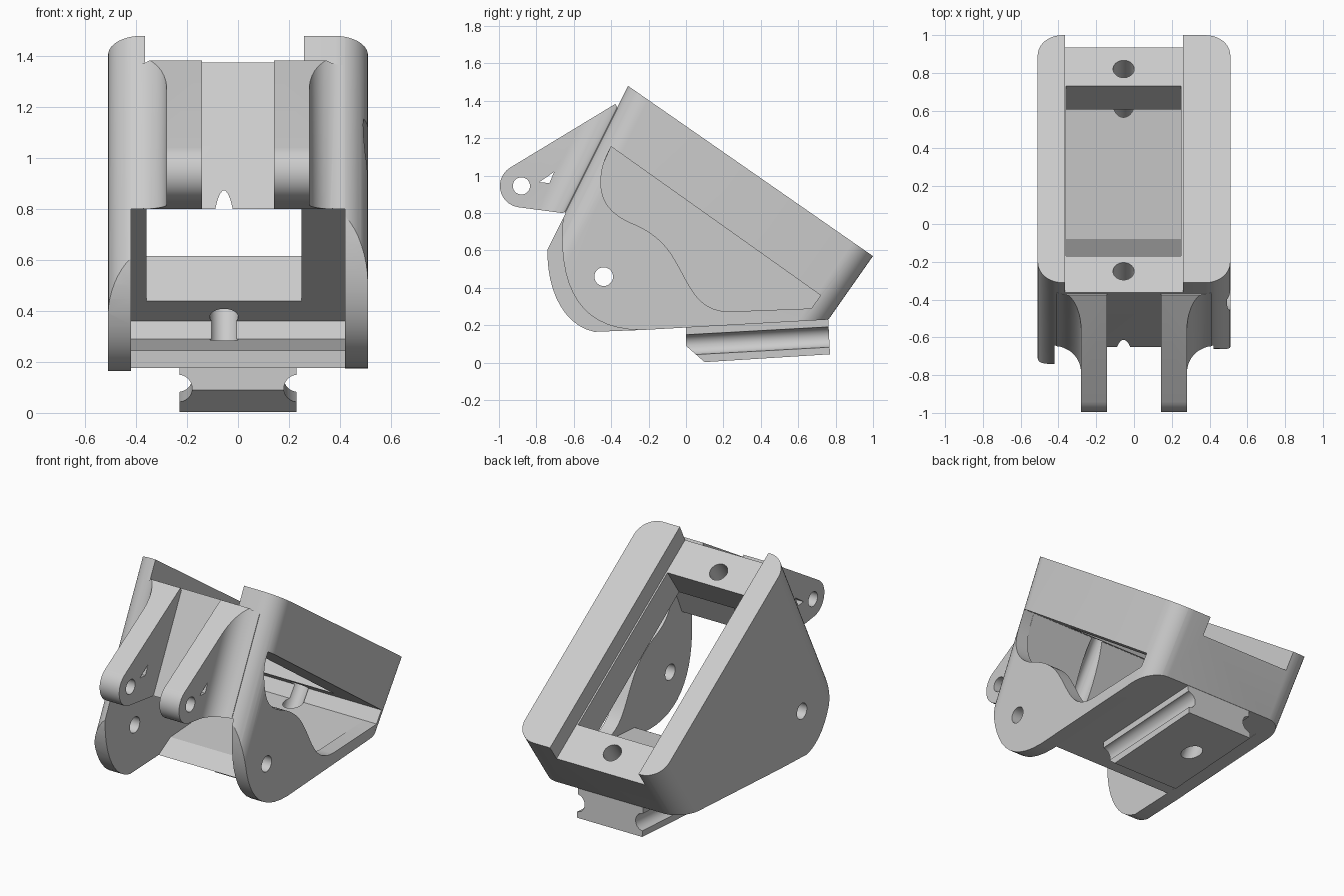
import bpy, bmesh, math
from mathutils import Vector
from mathutils.geometry import interpolate_bezier

if "Cube" in bpy.data.objects:
    bpy.data.objects.remove(bpy.data.objects["Cube"])

grey = bpy.data.materials.new("light_grey")
grey.use_nodes = True
grey.diffuse_color = (0.6, 0.6, 0.6, 1)
grey.node_tree.nodes["Principled BSDF"].inputs["Base Color"].default_value = (0.6, 0.6, 0.6, 1)

TILT = math.radians(34.8)
ALONG = Vector((math.cos(TILT), -math.sin(TILT)))   # down the sloped top
NORMAL = Vector((math.sin(TILT), math.cos(TILT)))   # out of the sloped top
APEX = Vector((-0.31, 1.48))                        # top front corner in (y, z)


def on_slope(s, depth):
    return APEX + ALONG * s - NORMAL * depth


def curve(a, b, c, d, n=12):
    return [p.xy for p in interpolate_bezier(*[Vector((*q, 0)) for q in (a, b, c, d)], n)]


def solid(name, points, sweep):
    """Prism from a 3D outline swept along a vector."""
    bm = bmesh.new()
    face = bm.faces.new([bm.verts.new(p) for p in points])
    moved = bmesh.ops.extrude_face_region(bm, geom=[face])["geom"]
    bmesh.ops.translate(bm, vec=sweep, verts=[v for v in moved if isinstance(v, bmesh.types.BMVert)])
    bmesh.ops.recalc_face_normals(bm, faces=bm.faces)
    mesh = bpy.data.meshes.new(name)
    bm.to_mesh(mesh)
    bm.free()
    mesh.materials.append(grey)
    obj = bpy.data.objects.new(name, mesh)
    bpy.context.collection.objects.link(obj)
    return obj


def side_prism(name, outline, x0, x1):
    return solid(name, [(x0, p[0], p[1]) for p in outline], (x1 - x0, 0, 0))


def rod(centre, radius, axis, length):
    """Round cutter centred on a point."""
    axis = Vector(axis).normalized()
    u = axis.orthogonal().normalized()
    v = axis.cross(u)
    start = Vector(centre) - axis * length / 2
    ring = [math.tau * i / 32 for i in range(32)]
    return solid("cutter", [start + (u * math.cos(t) + v * math.sin(t)) * radius for t in ring], axis * length)


def boolean(obj, tool, operation="DIFFERENCE", keep=False):
    mod = obj.modifiers.new("cut", "BOOLEAN")
    mod.operation, mod.solver, mod.object = operation, "EXACT", tool
    bpy.context.view_layer.update()
    bpy.context.view_layer.objects.active = obj
    bpy.ops.object.modifier_apply(modifier=mod.name)
    if not keep:
        bpy.data.objects.remove(tool)


# Rounded envelope that trims the outer corners of the body
envelope = side_prism("envelope", [(-0.26, 1.58), (1.057, 0.652), (0.6, 0), (-1.05, 0)], -0.51, 0.51)
bm = bmesh.new()
bm.from_mesh(envelope.data)
corners = [e for e in bm.edges
           if abs(e.verts[0].co.z - e.verts[1].co.z) > 0.7 * e.calc_length()]
bmesh.ops.bevel(bm, geom=corners, offset=0.13, segments=10, profile=0.5, affect="EDGES")
bm.to_mesh(envelope.data)
bm.free()

# Side walls with their rounded ears, and the frame between them
roof = [on_slope(-0.1, 0), on_slope(1.7, 0), (1.2, 0.255)]
left_ear = curve((-0.49, 0.165), (-0.66, 0.2), (-0.75, 0.4), (-0.74, 0.62))
right_ear = curve((-0.23, 0.175), (-0.6, 0.17), (-0.69, 0.45), (-0.655, 0.8), 16)
plain_wall = side_prism("plain_side_wall", roof + [(-0.23, 0.175)] + left_ear + [(-0.9, 0.62)], -0.6, -0.42)
open_wall = side_prism("open_side_wall", roof + right_ear + [(-0.8, 0.8)], 0.42, 0.6)
frame = side_prism("tilted_frame", roof + [
    (-0.2, 0.177), (-0.08, 0.245), (0.67, 0.29), (0.72, 0.36),
    (-0.40, 1.155), (-0.56, 0.8), (-0.8, 0.8)], -0.42, 0.42)
for part in (plain_wall, open_wall, frame):
    boolean(part, envelope, "INTERSECT", keep=True)
bpy.data.objects.remove(envelope)

# Pivot holes
for wall in (plain_wall, open_wall):
    boolean(wall, rod((0, -0.44, 0.46), 0.05, (1, 0, 0), 2))

# Curved window in one wall
window = [(0.67, 0.29), (0.72, 0.36)]
window += curve((-0.40, 1.155), (-0.42, 1.12), (-0.455, 1.05), (-0.455, 0.98), 6)
window += curve((-0.455, 0.98), (-0.46, 0.87), (-0.41, 0.8), (-0.3, 0.75))[1:]
window += curve((-0.3, 0.75), (-0.22, 0.72), (-0.12, 0.66), (-0.06, 0.55))[1:]
window += curve((-0.06, 0.55), (0.02, 0.42), (0.05, 0.28), (0.225, 0.273))[1:]
boolean(open_wall, side_prism("cutter", window, 0.3, 0.7))


# Channel along the top and the large rectangular opening
def slope_box(s0, s1, d0, d1, x0, x1):
    return side_prism("cutter", [on_slope(s0, d0), on_slope(s1, d0), on_slope(s1, d1), on_slope(s0, d1)], x0, x1)


boolean(frame, slope_box(-0.3, 1.9, -0.2, 0.115, -0.365, 0.26))
boolean(frame, slope_box(0.25, 1.347, 0, 0.36, -0.36, 0.25))

# Rail under the floor with a round groove on each side
rail = side_prism("mounting_rail", [(0, 0.195), (0.76, 0.24), (0.77, 0.045), (0.1, 0.003), (0, 0.09)], -0.23, 0.23)
for side in (-1, 1):
    boolean(rail, rod((side * 0.235, 0.38, 0.116), 0.055, (0, 1, 0.055), 2))

# Screw holes square to the sloped top
for s in (0.153, 1.457):
    y, z = on_slope(s, 0.4)
    for part in (frame, rail) if s > 1 else (frame,):
        boolean(part, rod((-0.055, y, z), 0.056, (0, *NORMAL), 2))

# Pair of front lugs, flared where they meet the front face
DOWN = Vector((0, -0.447, -0.894))
OUT = Vector((0, -0.894, 0.447))
tip = [(-0.88 + 0.115 * math.cos(math.radians(a)), 0.945 + 0.115 * math.sin(math.radians(a)))
       for a in range(122, 263, 10)]
lug_outline = [(-0.377, 1.384)] + tip + [(-0.66, 0.8), (-0.6, 0.83), (-0.35, 1.33)]
flare = [(0.41 - 0.13 * math.sin(t), 0.13 - 0.13 * math.cos(t))
         for t in [math.pi / 2 * i / 8 for i in range(9)]]
section = [(0.142, -0.06), (0.142, 0.7), (0.28, 0.7)] + flare[::-1] + [(0.41, -0.06)]
lugs = []
for name, side in (("left_lug", 1), ("right_lug", -1)):
    base = Vector((0, *APEX)) - DOWN * 0.3
    lug = solid(name, [base + Vector((side * x, 0, 0)) + OUT * u for x, u in section], DOWN * 1.6)
    boolean(lug, side_prism("cutter", lug_outline, -0.6, 0.6), "INTERSECT")
    boolean(lug, rod((0, -0.88, 0.945), 0.046, (1, 0, 0), 2))
    boolean(lug, side_prism("cutter", [(-0.785, 0.965), (-0.73, 0.96), (-0.705, 1.02)], -0.6, 0.6))
    lugs.append(lug)

# Smooth the curved surfaces, keep the edges sharp
for part in [plain_wall, open_wall, frame, rail] + lugs:
    bpy.ops.object.select_all(action="DESELECT")
    part.select_set(True)
    bpy.context.view_layer.objects.active = part
    bpy.ops.object.shade_smooth_by_angle(angle=math.radians(25))
